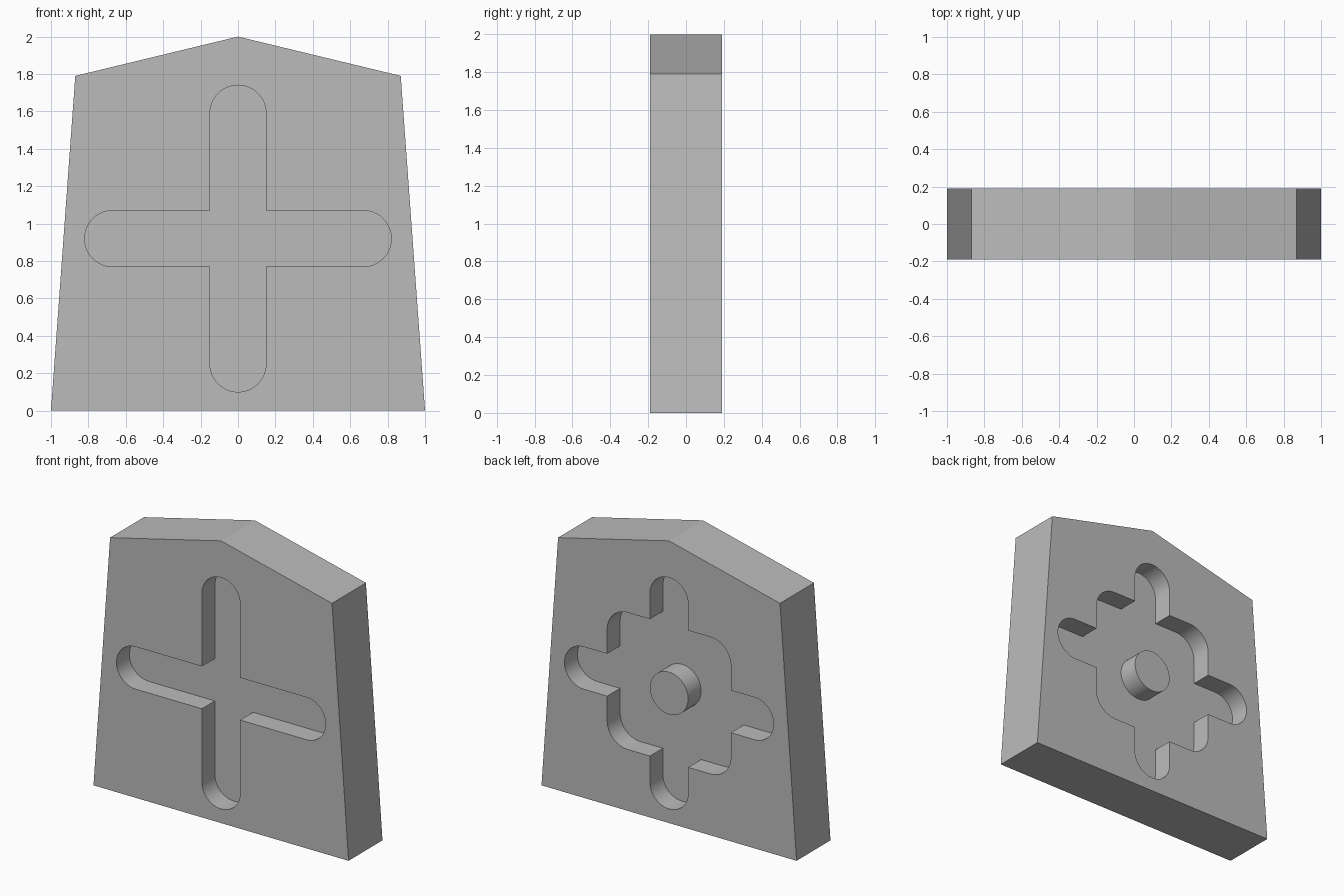
import bpy
import bmesh
from math import sin, cos, pi, radians

HALF = 0.19          # half thickness of the plate
DEPTH = 0.145        # pocket depth on each side
CENTRE_Z = 0.92      # height of the pocket centre
SLOT = 0.15          # half width of a slot
ARM = 0.67           # centre of the rounded slot end
SQUARE = 0.485       # half width of the rear square recess
CORNER = 0.16        # corner radius of the square recess

if "Cube" in bpy.data.objects:
    bpy.data.objects.remove(bpy.data.objects["Cube"], do_unlink=True)

grey = bpy.data.materials.new("plain_grey")
grey.use_nodes = True
colour = (0.5, 0.5, 0.5, 1)
grey.diffuse_color = colour
grey.node_tree.nodes["Principled BSDF"].inputs["Base Color"].default_value = colour


def arc(cx, cz, radius, start, end, steps):
    angles = [radians(start + (end - start) * i / steps) for i in range(steps + 1)]
    return [(cx + radius * cos(a), cz + radius * sin(a)) for a in angles]


def prism(name, outline, y0, y1):
    """Extrude an x-z outline from y0 to y1."""
    bm = bmesh.new()
    face = bm.faces.new([bm.verts.new((x, y0, z)) for x, z in outline])
    moved = bmesh.ops.extrude_face_region(bm, geom=[face])["geom"]
    bmesh.ops.translate(bm, vec=(0, y1 - y0, 0),
                        verts=[v for v in moved if isinstance(v, bmesh.types.BMVert)])
    bmesh.ops.recalc_face_normals(bm, faces=bm.faces)
    mesh = bpy.data.meshes.new(name)
    bm.to_mesh(mesh)
    bm.free()
    mesh.materials.append(grey)
    obj = bpy.data.objects.new(name, mesh)
    bpy.context.collection.objects.link(obj)
    return obj


def four_way(quarter):
    """Repeat a quarter outline around the pocket centre."""
    points = []
    for turn in range(4):
        c, s = cos(turn * pi / 2), sin(turn * pi / 2)
        points += [(x * c - z * s, x * s + z * c + CENTRE_Z) for x, z in quarter]
    return points


# Tapered plate with a low peaked top
plate = prism("plate", [(-1, 0), (1, 0), (0.87, 1.79), (0, 2), (-0.87, 1.79)], -HALF, HALF)

# Front pocket: plain cross; rear pocket: the same cross with a rounded square
slot_end = arc(0, ARM, SLOT, 0, 180, 24)
inset = SQUARE - CORNER
cross = four_way(slot_end + [(-SLOT, SLOT)])
cross_and_square = four_way(slot_end + [(-SLOT, SQUARE)]
                            + arc(-inset, inset, CORNER, 90, 180, 12)
                            + [(-SQUARE, SLOT)])
cutters = [prism("front_pocket_cutter", cross, -HALF - 0.1, -HALF + DEPTH),
           prism("rear_pocket_cutter", cross_and_square, HALF - DEPTH, HALF + 0.1)]

for cutter in cutters:
    cutter.hide_render = True
    cut = plate.modifiers.new(cutter.name, "BOOLEAN")
    cut.operation = "DIFFERENCE"
    cut.solver = "EXACT"
    cut.object = cutter

# Bake the cuts and drop the cutters
bpy.context.view_layer.update()
evaluated = plate.evaluated_get(bpy.context.evaluated_depsgraph_get())
plate_mesh = bpy.data.meshes.new_from_object(evaluated)
plate.modifiers.clear()
plate.data = plate_mesh
for cutter in cutters:
    bpy.data.objects.remove(cutter, do_unlink=True)

# Round boss standing flush in the rear pocket
boss = prism("rear_boss", arc(0, CENTRE_Z, SLOT, 0, 352.5, 47), HALF - DEPTH - 0.04, HALF)

# Smooth the curved walls, keep the edges sharp
for obj in (plate, boss):
    bpy.ops.object.select_all(action="DESELECT")
    obj.select_set(True)
    bpy.context.view_layer.objects.active = obj
    bpy.ops.object.shade_smooth_by_angle(angle=radians(20))
